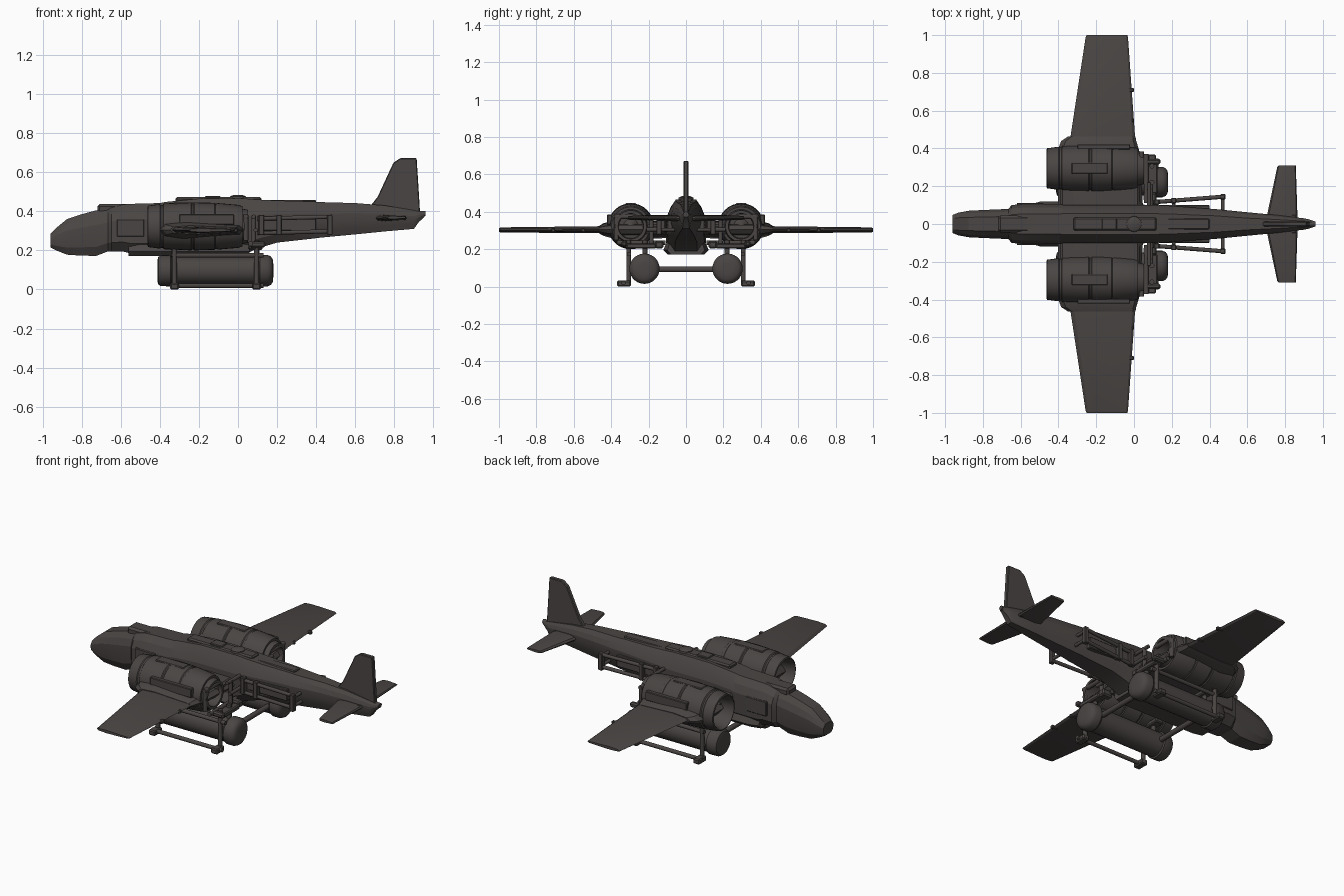
import bpy, bmesh, math
from mathutils import Vector


def material(name, c):
    m = bpy.data.materials.new(name)
    m.diffuse_color = (*c, 1)
    return m


HULL = material("dark_hull_grey", (0.068, 0.060, 0.057))


def finish(name, bm, angle=30):
    bmesh.ops.remove_doubles(bm, verts=bm.verts, dist=1e-5)
    bmesh.ops.recalc_face_normals(bm, faces=bm.faces)
    me = bpy.data.meshes.new(name)
    bm.to_mesh(me)
    bm.free()
    ob = bpy.data.objects.new(name, me)
    bpy.context.collection.objects.link(ob)
    me.materials.append(HULL)
    bpy.ops.object.select_all(action='DESELECT')
    ob.select_set(True)
    bpy.context.view_layer.objects.active = ob
    bpy.ops.object.shade_smooth_by_angle(angle=math.radians(angle))
    return ob


def loft(name, rings, angle=25):
    bm = bmesh.new()
    vs = [[bm.verts.new(p) for p in r] for r in rings]
    n = len(vs[0])
    for a, b in zip(vs, vs[1:]):
        for i in range(n):
            bm.faces.new((a[i], a[(i + 1) % n], b[(i + 1) % n], b[i]))
    bm.faces.new(vs[0])
    bm.faces.new(vs[-1])
    return finish(name, bm, angle)


def lathe(name, profile, y, z, n=28):
    rings = [[(x, y + r * math.cos(i * math.tau / n), z + r * math.sin(i * math.tau / n))
              for i in range(n)] for x, r in profile]
    return loft(name, rings, 35)


def pipe(name, a, b, r, n=10):
    a, b = Vector(a), Vector(b)
    q = (b - a).to_track_quat('Z', 'Y')
    ring = [q @ Vector((r * math.cos(i * math.tau / n), r * math.sin(i * math.tau / n), 0))
            for i in range(n)]
    return loft(name, [[a + p for p in ring], [b + p for p in ring]], 50)


def box(name, x0, x1, y0, y1, z0, z1, bevel=0.004):
    bm = bmesh.new()
    bmesh.ops.create_cube(bm, size=1)
    for v in bm.verts:
        v.co = Vector(((x0 + x1) / 2 + v.co.x * (x1 - x0), (y0 + y1) / 2 + v.co.y * (y1 - y0),
                       (z0 + z1) / 2 + v.co.z * (z1 - z0)))
    bmesh.ops.bevel(bm, geom=bm.edges[:], offset=bevel, segments=1, affect='EDGES')
    return finish(name, bm)


def blade(name, stations):
    # lifting surface: stations are (y, leading x, trailing x, z, half thickness)
    rings = []
    for y, l, t, z, h in stations:
        c = t - l
        rings.append([(l, y, z), (l + .06 * c, y, z + .7 * h), (l + .3 * c, y, z + h), (t - .04 * c, y, z + .5 * h),
                      (t, y, z), (t - .04 * c, y, z - .5 * h), (l + .3 * c, y, z - h), (l + .06 * c, y, z - .7 * h)])
    return loft(name, rings)


# Fuselage: x, bottom, top, half width, lower flare, roof width fraction
body = [(-.96, .215, .285, .048, .9, .6), (-.93, .20, .315, .060, .9, .55), (-.875, .178, .36, .070, .9, .5),
        (-.80, .173, .385, .074, .9, .5), (-.725, .172, .405, .077, .9, .5), (-.665, .195, .412, .080, .95, .5),
        (-.648, .195, .418, .100, 1, .5), (-.59, .195, .435, .106, 1, .5), (-.55, .185, .438, .107, 1, .5),
        (-.40, .185, .442, .107, 1, .5), (-.37, .185, .448, .100, 1, .55), (-.2, .182, .465, .100, 1, .55),
        (.04, .182, .465, .100, 1, .55), (.10, .21, .46, .100, .95, .55), (.20, .24, .455, .096, .9, .55),
        (.38, .26, .450, .082, .85, .55), (.42, .265, .447, .080, .85, .55), (.60, .282, .442, .062, .8, .5),
        (.75, .297, .43, .048, .8, .5), (.90, .31, .405, .030, .8, .5), (.925, .345, .40, .025, .8, .5),
        (.955, .372, .395, .015, .8, .5)]
rings = []
for x, b, t, w, fl, rf in body:
    h = t - b
    half = [(.6 * w, b), (fl * w, b + .2 * h), (w, b + .45 * h), (w, b + .68 * h), (.82 * w, b + .86 * h), (rf * w, t)]
    rings.append([(x, y, z) for y, z in half] + [(x, -y, z) for y, z in half[::-1]])
loft("fuselage", rings, 18)

# Belly fairing, spine, cockpit ridge, hatch dome
loft("belly_fairing", [[(x, s * y, z) for s, y, z in
                        ((1, w * .8, .172), (1, w, .195), (1, w * .8, .25), (-1, w * .8, .25), (-1, w, .195), (-1, w * .8, .172))]
                       for x, w in ((-.56, .10), (-.5, .118), (0, .122), (.06, .10))])
box("spine", -.32, .12, -.035, .035, .44, .472, .008)
box("aft_spine", .12, .40, -.028, .028, .44, .458, .005)
box("cockpit_roof", -.72, -.55, -.045, .045, .39, .437, .012)
lathe_dome = loft("hatch_dome", [[(r * math.cos(i * math.tau / 16), r * math.sin(i * math.tau / 16), z)
                                  for i in range(16)] for z, r in ((.46, .042), (.476, .040), (.484, .022))], 40)
box("roof_hatch", -.17, -.09, -.03, .03, .46, .478)

# Tail fin: side outline with bevelled edges
outline = [(.68, .43), (.715, .475), (.795, .648), (.83, .672), (.914, .672), (.93, .42), (.93, .36), (.80, .38)]
bm = bmesh.new()
f = bm.faces.new([bm.verts.new((x, -.013, z)) for x, z in outline])
ext = bmesh.ops.extrude_face_region(bm, geom=[f])
bmesh.ops.translate(bm, vec=(0, .026, 0), verts=[v for v in ext['geom'] if isinstance(v, bmesh.types.BMVert)])
bmesh.ops.bevel(bm, geom=bm.edges[:], offset=.004, segments=1, affect='EDGES')
finish("tail_fin", bm)
pipe("tail_light_pod", (.88, 0, .388), (.96, 0, .388), .014)

for s, side in ((1, "left"), (-1, "right")):
    # Wings and tailplane
    blade(side + "_wing", [(0, -.40, .03, .305, .022), (s * .40, -.36, .01, .305, .022),
                           (s * .47, -.335, .005, .305, .018), (s * .99, -.256, -.032, .303, .014),
                           (s, -.25, -.036, .303, .009)])
    blade(side + "_wing_root", [(s * .05, -.40, .05, .305, .045), (s * .38, -.41, .03, .305, .05),
                                (s * .44, -.385, .012, .305, .034), (s * .463, -.35, .008, .305, .022)])
    blade(side + "_tailplane", [(0, .705, .865, .365, .016), (s * .05, .705, .865, .365, .016),
                                (s * .30, .758, .857, .368, .011), (s * .31, .765, .857, .368, .008)])
    for y in (.54, .70):
        box(f"{side}_flap_hinge", -.04, .0, *sorted((s * y, s * (y + .02))), .292, .312)

    # Engine nacelle with intake and exhaust recesses
    yc, zc = s * .295, .323
    lathe(side + "_engine", [(-.36, .001), (-.33, .045), (-.33, .07), (-.445, .088), (-.463, .098), (-.46, .106),
                             (-.40, .114), (-.395, .110), (-.385, .110), (-.38, .117), (-.24, .123), (-.235, .119),
                             (-.228, .119), (-.223, .123), (-.12, .120), (-.115, .116), (-.108, .116), (-.103, .119),
                             (.0, .110), (.022, .103), (.022, .090), (.052, .084), (.052, .068), (-.03, .064),
                             (-.03, .04), (.015, .001)], yc, zc, 32)
    box(side + "_engine_top_panel", -.33, -.14, *sorted((yc - .03, yc + .03)), .42, .446)
    box(side + "_engine_side_panel", -.30, -.02, *sorted((s * .395, s * .422)), .33, .385)
    box(side + "_engine_pylon", -.39, .03, *sorted((s * .08, s * .24)), .285, .345, .012)

    # Fuel tank with rounded ends and straps
    lathe(side + "_fuel_tank", [(-.412, .055), (-.408, .070), (-.395, .079), (-.345, .080), (-.34, .072), (-.325, .072),
                                (.10, .072), (.112, .081), (.15, .081), (.168, .073), (.178, .058), (.181, .03)],
          s * .222, .096)

    # Landing skid frame around each tank
    pipe(side + "_skid", (-.345, s * .335, .02), (.13, s * .335, .02), .012)
    pipe(side + "_upper_rail", (-.34, s * .305, .175), (.13, s * .305, .175), .012)
    for x in (-.325, .095):
        pipe(side + "_skid_strut", (x, s * .307, .01), (x, s * .307, .25), .013)
        box(side + "_skid_foot", x - .022, x + .022, *sorted((s * .295, s * .368)), 0, .032, .006)
        pipe(side + "_tank_hanger", (x, s * .22, .15), (x, s * .22, .25), .014)
        pipe(side + "_tank_clamp", (x, s * .307, .09), (x, s * .25, .09), .014)
        box(side + "_hanger_joint", x - .025, x + .03, *sorted((s * .16, s * .32)), .203, .232, .006)

    # Pipework behind each engine
    pipe(side + "_manifold", (.04, s * .24, .375), (.04, s * .385, .375), .013)
    pipe(side + "_manifold_drop", (.04, s * .372, .38), (.04, s * .372, .25), .013)
    pipe(side + "_lower_manifold", (.065, s * .11, .235), (.065, s * .37, .235), .013)
    pipe(side + "_feed_pipe", (.08, s * .06, .372), (.08, s * .22, .372), .011)
    pipe(side + "_return_pipe", (.09, s * .06, .305), (.09, s * .21, .305), .011)
    pipe(side + "_feed_riser", (.08, s * .185, .378), (.08, s * .185, .22), .012)
    box(side + "_pump", .05, .12, *sorted((s * .12, s * .165)), .205, .245, .008)
    box(side + "_valve", .06, .14, *sorted((s * .315, s * .345)), .215, .245, .008)

    # Side grab frame on the rear fuselage
    for z in (.362, .288):
        pipe(side + "_grab_rail", (.10, s * .115, z), (.48, s * .145, z + .01), .011)
    for x in (.12, .21, .47):
        y = s * (.115 + .03 * (x - .1) / .38)
        box(side + "_grab_post", x - .014, x + .014, *sorted((y - .014, y + .014)), .278, .382, .004)
        pipe(side + "_grab_bracket", (x, y, .36), (x, s * .05, .36), .010)
        pipe(side + "_grab_lower_bracket", (x, y, .305), (x, s * .05, .305), .010)
    box(side + "_rear_panel", .13, .40, *sorted((s * .07, s * .10)), .30, .37)
    box(side + "_tail_strip", .70, .86, *sorted((s * .02, s * .05)), .355, .375)
    box(side + "_fuselage_panel", -.62, -.48, *sorted((s * .09, s * .112)), .27, .36)

# Cross bars between the tanks
for x in (-.325, .095):
    pipe("tank_cross_bar", (x, -.17, .093), (x, .17, .093), .016)
